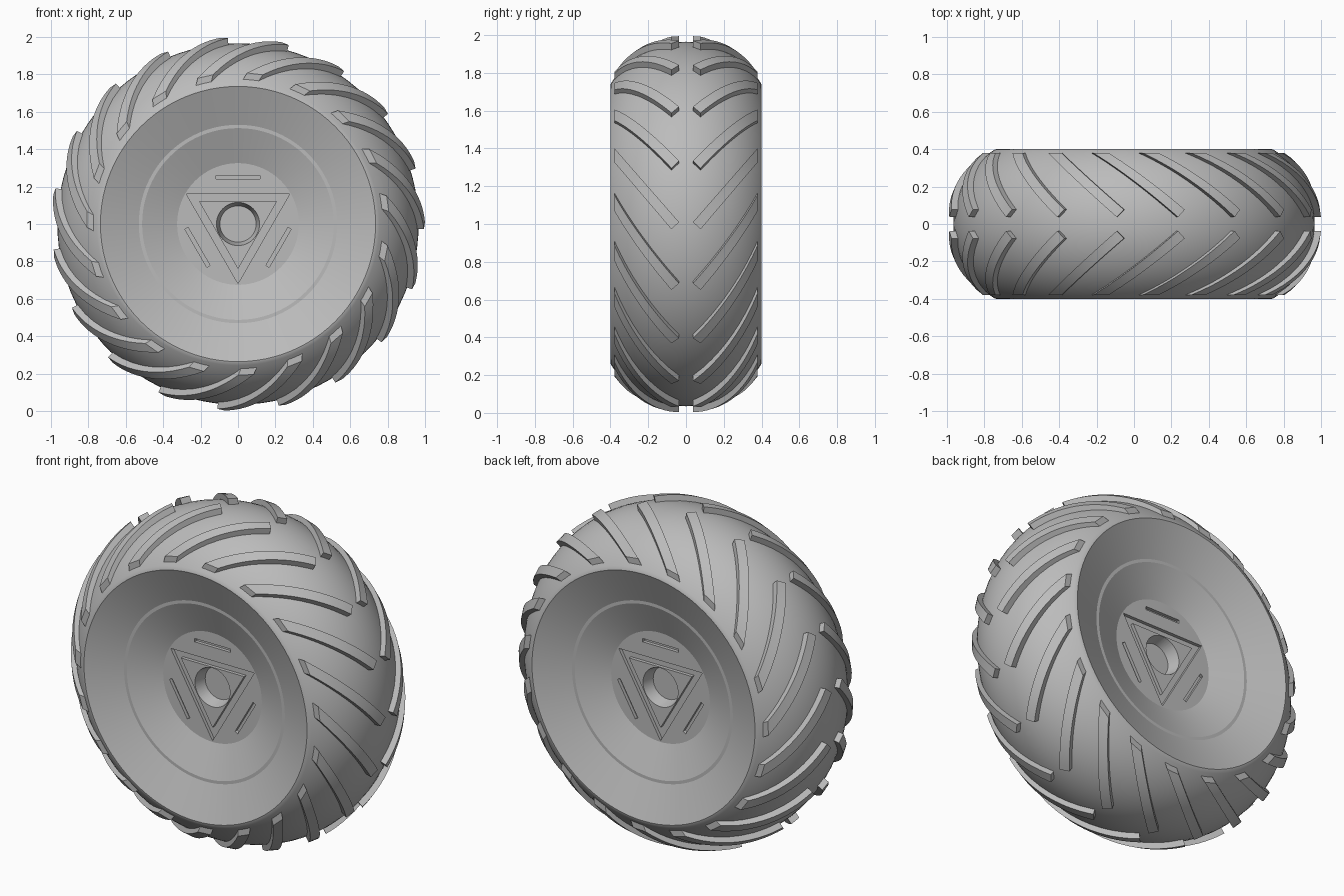
import bpy, bmesh
from math import sin, cos, pi, sqrt, radians
from mathutils import Matrix, Vector

if "Cube" in bpy.data.objects:
    bpy.data.objects.remove(bpy.data.objects["Cube"])

CENTRE = Vector((0, 0, 1))
LUGS = 19            # tread bars on each side
LUG_HEIGHT = 0.035
DISC_Y = 0.24        # hub disc distance from the middle

grey = bpy.data.materials.new("grey")
grey.use_nodes = True
colour = (0.5, 0.5, 0.5, 1)
grey.diffuse_color = colour
grey.node_tree.nodes["Principled BSDF"].inputs["Base Color"].default_value = colour


def make_object(name, bm):
    bmesh.ops.recalc_face_normals(bm, faces=bm.faces)
    mesh = bpy.data.meshes.new(name)
    bm.to_mesh(mesh)
    bm.free()
    mesh.materials.append(grey)
    obj = bpy.data.objects.new(name, mesh)
    obj.location = CENTRE
    bpy.context.collection.objects.link(obj)
    return obj


def activate(obj):
    bpy.ops.object.select_all(action='DESELECT')
    obj.select_set(True)
    bpy.context.view_layer.objects.active = obj


def tyre_radius(y):
    # Rounded crown, a circular arc across the width
    return 0.497 + sqrt(0.468 ** 2 - y ** 2)


def loft(bm, rings, closed=False):
    # Joins rings of points into a tube with caps, or into a closed loop
    rows = [[bm.verts.new(p) for p in ring] for ring in rings]
    pairs = list(zip(rows, rows[1:]))
    if closed:
        pairs.append((rows[-1], rows[0]))
    else:
        bm.faces.new(rows[0])
        bm.faces.new(rows[-1])
    for a, b in pairs:
        for i in range(len(a)):
            j = (i + 1) % len(a)
            bm.faces.new((a[i], a[j], b[j], b[i]))


def circle(r, y, n, phase=0.0):
    return [Vector((r * cos(phase + 2 * pi * i / n), y,
                    r * sin(phase + 2 * pi * i / n))) for i in range(n)]


# Wheel body: dished faces on both sides and a rounded tyre, turned about y
dish = [(0, DISC_Y), (0.325, DISC_Y), (0.512, 0.316), (0.53, 0.316), (0.735, 0.4)]
STEPS = 28
crown = [(tyre_radius(y), y) for y in
         (0.4 * sin(pi / 2 * (1 - 2 * i / STEPS)) for i in range(1, STEPS))]
profile = dish + crown + [(r, -y) for r, y in reversed(dish)]
bm = bmesh.new()
points = [bm.verts.new((r, y, 0)) for r, y in profile]
edges = [bm.edges.new(pair) for pair in zip(points, points[1:])]
bmesh.ops.spin(bm, geom=points + edges, cent=(0, 0, 0), axis=(0, 1, 0),
               angle=2 * pi, steps=96)
bmesh.ops.remove_doubles(bm, verts=bm.verts, dist=0.0001)
body = make_object("wheel_body", bm)

# Hub recesses on each side: triangular groove, three slots, tapered bore
bm = bmesh.new()
for side in (-1, 1):
    top, floor = side * (DISC_Y + 0.01), side * (DISC_Y - 0.02)
    tri = [circle(r, y, 3, -pi / 2) for r, y in
           ((0.318, top), (0.318, floor), (0.24, floor), (0.24, top))]
    loft(bm, tri, closed=True)
    loft(bm, [circle(0.118, top, 48), circle(0.097, side * (DISC_Y - 0.07), 48)])
    for k in range(3):
        turn = Matrix.Rotation(2 * pi * k / 3, 4, 'Y')
        place = turn @ Matrix.Translation((0, (top + floor) / 2, 0.25))
        bmesh.ops.create_cube(bm, size=1, matrix=place @ Matrix.Diagonal((0.235, 0.03, 0.02, 1)))
cutter = make_object("hub_cutter", bm)
cutter.hide_render = True

activate(body)
cut = body.modifiers.new("hub_recesses", 'BOOLEAN')
cut.operation = 'DIFFERENCE'
cut.solver = 'EXACT'
cut.object = cutter
bpy.context.view_layer.update()
bpy.ops.object.modifier_apply(modifier=cut.name)
bpy.data.objects.remove(cutter)

# Tread: slanted bars with straight sides, wrapped over the crown
bm = bmesh.new()
upper = (Vector((0.037, 0.01)), Vector((0.378, 0.40)))
lower = (Vector((0.077, -0.028)), Vector((0.378, 0.325)))
for side in (-1, 1):
    for k in range(LUGS):
        turn = Matrix.Rotation(2 * pi * k / LUGS, 3, 'Y')
        rings = []
        for i in range(15):
            ring = []
            for edge, lift in ((upper, LUG_HEIGHT), (lower, LUG_HEIGHT),
                               (lower, -0.02), (upper, -0.02)):
                y, z = edge[0].lerp(edge[1], i / 14)
                x = sqrt((tyre_radius(y) + lift) ** 2 - z ** 2)
                ring.append(turn @ Vector((x, side * y, z)))
            rings.append(ring)
        loft(bm, rings)
tread = make_object("tread_bars", bm)

for obj in (body, tread):
    activate(obj)
    bpy.ops.object.shade_smooth_by_angle(angle=radians(20))
